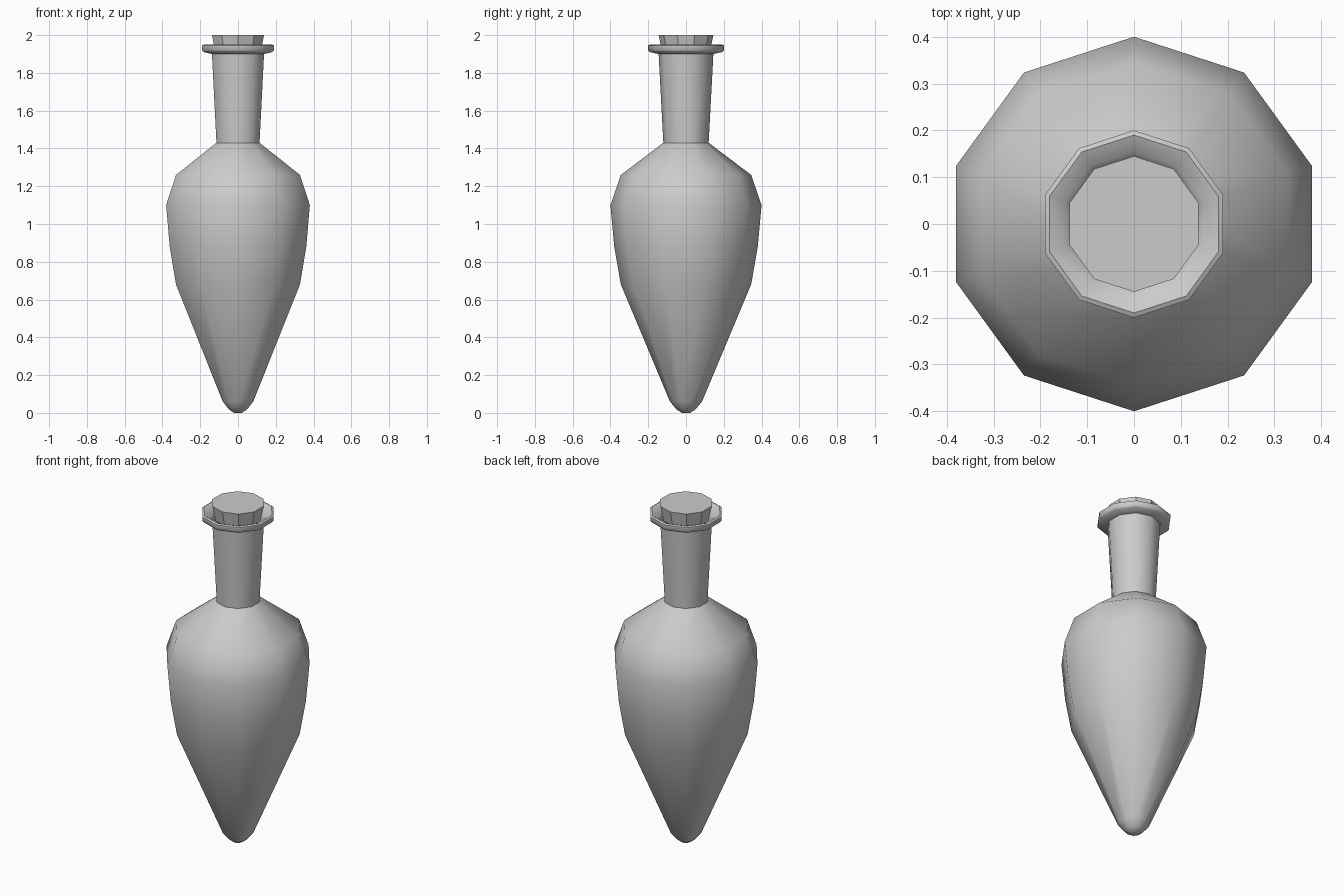
import bpy, bmesh, math

if "Cube" in bpy.data.objects:
    bpy.data.objects.remove(bpy.data.objects["Cube"])

SIDES = 10


def lathe(name, profile, smooth_angle=None):
    """Revolve (radius, z) points into a ten-sided part; open ends are capped."""
    bm = bmesh.new()
    rings = []
    for r, z in profile:
        ring = []
        for i in range(SIDES):
            a = math.pi / 2 + i * 2 * math.pi / SIDES
            ring.append(bm.verts.new((r * math.cos(a), r * math.sin(a), z)))
        rings.append(ring)
    for lo, hi in zip(rings, rings[1:]):
        for i in range(SIDES):
            j = (i + 1) % SIDES
            bm.faces.new((lo[i], lo[j], hi[j], hi[i]))
    bm.faces.new(rings[0][::-1])
    bm.faces.new(rings[-1])
    bmesh.ops.recalc_face_normals(bm, faces=bm.faces)
    mesh = bpy.data.meshes.new(name)
    bm.to_mesh(mesh)
    bm.free()
    obj = bpy.data.objects.new(name, mesh)
    bpy.context.collection.objects.link(obj)
    if smooth_angle:
        bpy.ops.object.select_all(action='DESELECT')
        obj.select_set(True)
        bpy.context.view_layer.objects.active = obj
        bpy.ops.object.shade_smooth_by_angle(angle=math.radians(smooth_angle))
    return obj


# Pointed bottle: belly, shoulder, flared neck, rolled lip and dished mouth
lathe("bottle", [
    (0.022, 0.0), (0.05, 0.018), (0.085, 0.06),
    (0.345, 0.68), (0.38, 0.88), (0.40, 1.10), (0.345, 1.26), (0.12, 1.43),
    (0.145, 1.90), (0.19, 1.91), (0.20, 1.92), (0.20, 1.945), (0.19, 1.95),
    (0.155, 1.935), (0.135, 1.91), (0.125, 1.88),
], 50)

# Tapered flat-sided stopper
lathe("stopper", [(0.115, 1.86), (0.145, 2.0)])
